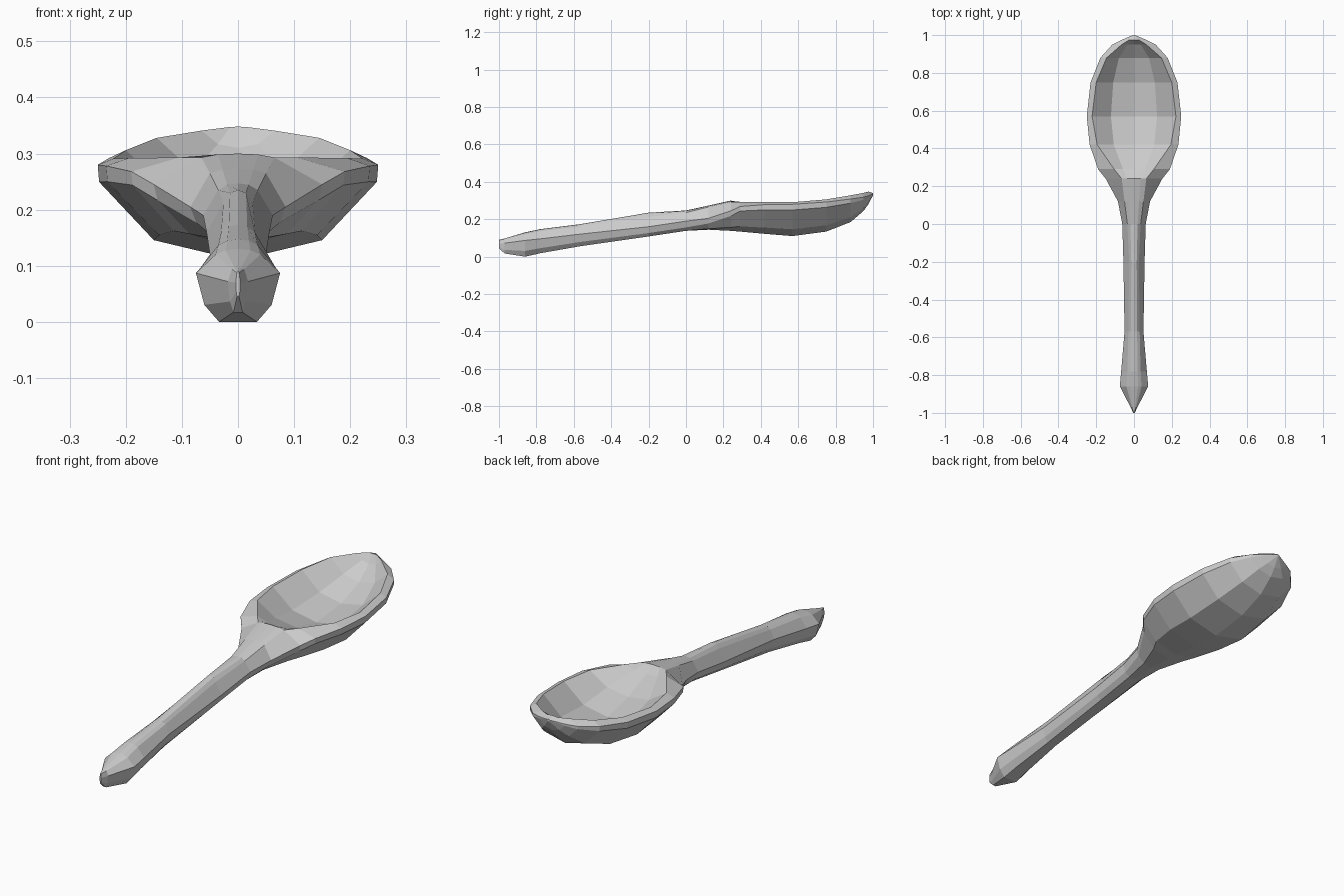
import bpy
import bmesh

# Stations along the spoon: y, half width, z of widest edge,
# half width of upper edge, its z, underside z, centre-line top z
STATIONS = [
    (-1.00, 0.004, 0.070, 0.002, 0.088, 0.045, 0.090),
    (-0.97, 0.018, 0.072, 0.011, 0.094, 0.017, 0.097),
    (-0.86, 0.075, 0.087, 0.040, 0.120, 0.000, 0.130),
    (-0.78, 0.068, 0.095, 0.035, 0.137, 0.018, 0.147),
    (-0.57, 0.050, 0.120, 0.030, 0.160, 0.055, 0.173),
    (-0.20, 0.056, 0.160, 0.026, 0.212, 0.108, 0.235),
    (0.00, 0.062, 0.190, 0.035, 0.235, 0.138, 0.247),
    (0.12, 0.085, 0.205, 0.050, 0.265, 0.144, 0.273),
    (0.24, 0.150, 0.245, 0.065, 0.293, 0.138, 0.300),
    (0.29, 0.190, 0.268, 0.105, 0.293, 0.134, 0.275),
    (0.42, 0.235, 0.278, 0.195, 0.292, 0.122, 0.220),
    (0.57, 0.250, 0.280, 0.222, 0.291, 0.110, 0.185),
    (0.75, 0.230, 0.292, 0.200, 0.306, 0.134, 0.203),
    (0.88, 0.178, 0.308, 0.145, 0.328, 0.185, 0.252),
    (0.95, 0.115, 0.318, 0.065, 0.341, 0.245, 0.310),
    (0.975, 0.065, 0.325, 0.025, 0.346, 0.280, 0.348),
    (1.00, 0.006, 0.337, 0.004, 0.339, 0.328, 0.340),
]


def section(y, w, zw, wi, zr, zb, zi):
    """Closed symmetric cross-section, from underside round to the top."""
    t = min(max((y - 0.0) / 0.29, 0), 1)   # 0 on the handle, 1 in the bowl
    low = (w * (0.45 + 0.15 * t), zb + 0.21 * t * (zw - zb))
    side = (w * (0.8 + 0.19 * t), zb + (0.35 + 0.47 * t) * (zw - zb))
    inner = (wi * 0.55, zi + 0.22 * (zr - zi))
    half = [low, side, (w, zw), (wi, zr), inner]
    right = [(x, y, z) for x, z in half]
    left = [(-x, y, z) for x, z in reversed(half)]
    return [(0, y, zb)] + right + [(0, y, zi)] + left


# Handle and hollow bowl as one continuous faceted loft
bm = bmesh.new()
rings = [[bm.verts.new(p) for p in section(*s)] for s in STATIONS]
n = len(rings[0])
for a, b in zip(rings, rings[1:]):
    for i in range(n):
        j = (i + 1) % n
        bm.faces.new((a[i], a[j], b[j], b[i]))
bm.faces.new(rings[0])
bm.faces.new(rings[-1])
bmesh.ops.recalc_face_normals(bm, faces=bm.faces[:])

mesh = bpy.data.meshes.new("spoon")
bm.to_mesh(mesh)
bm.free()
bpy.context.collection.objects.link(bpy.data.objects.new("spoon", mesh))
